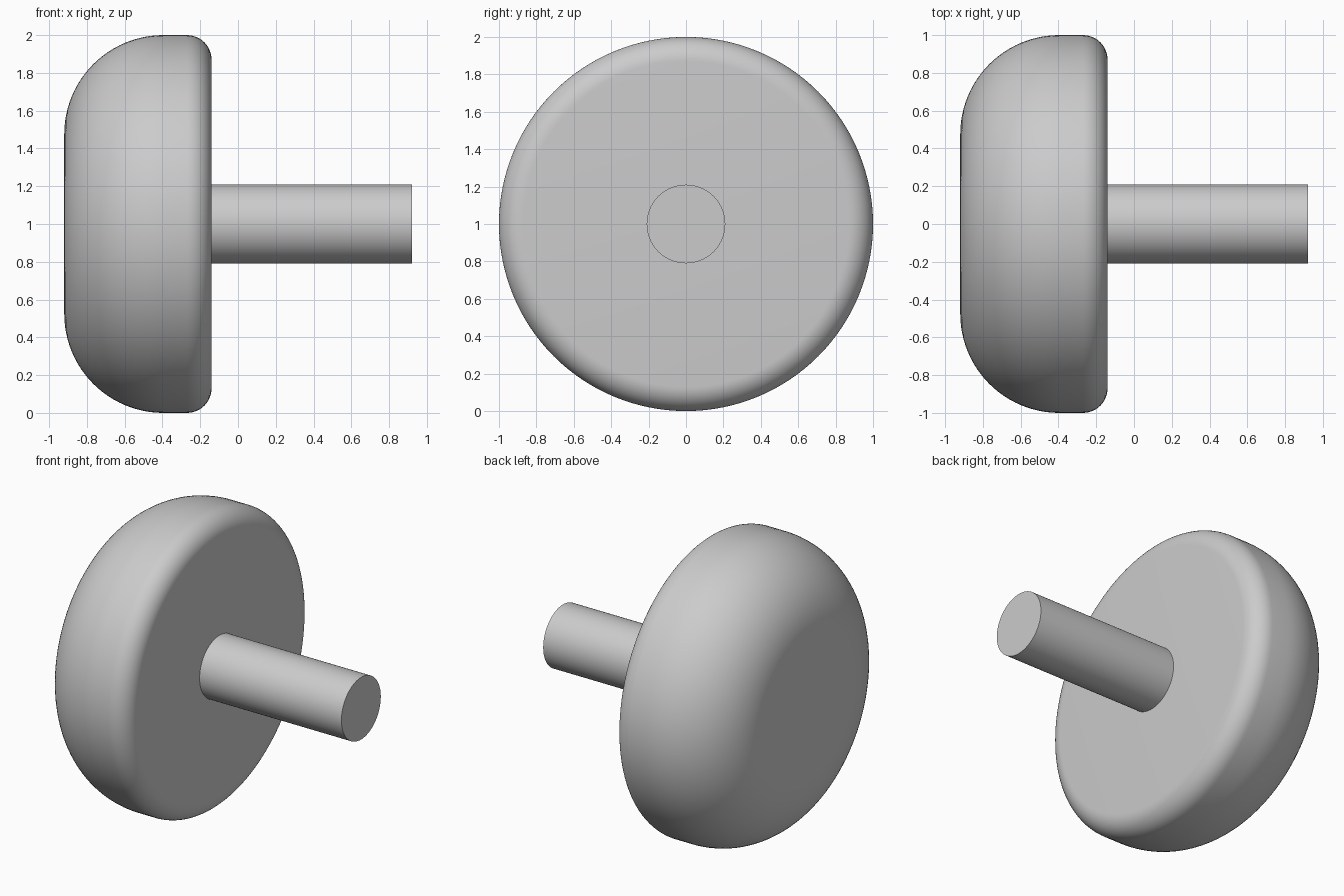
import bpy, bmesh
from math import sin, cos, pi, radians

SEGMENTS = 128

cube = bpy.data.objects.get("Cube")
if cube:
    bpy.data.objects.remove(cube, do_unlink=True)

grey = bpy.data.materials.new("plain grey")
grey.use_nodes = True
colour = (0.6, 0.6, 0.6, 1)
grey.diffuse_color = colour
grey.node_tree.nodes["Principled BSDF"].inputs["Base Color"].default_value = colour


def arc(cx, cr, radius, start, end, steps):
    """Profile points (x, r) along an arc, angles in degrees."""
    angles = [radians(start + (end - start) * i / steps) for i in range(steps + 1)]
    return [(cx + radius * cos(a), cr + radius * sin(a)) for a in angles]


def lathe(name, profile):
    """Revolve a profile about the x axis at height 1 and cap both ends."""
    bm = bmesh.new()
    rings = []
    for x, r in profile:
        angles = [2 * pi * i / SEGMENTS for i in range(SEGMENTS)]
        rings.append([bm.verts.new((x, r * cos(a), 1 + r * sin(a))) for a in angles])
    for a, b in zip(rings, rings[1:]):
        for i in range(SEGMENTS):
            j = (i + 1) % SEGMENTS
            bm.faces.new((a[i], a[j], b[j], b[i]))
    bm.faces.new(rings[0])
    bm.faces.new(rings[-1])
    bmesh.ops.recalc_face_normals(bm, faces=bm.faces)
    mesh = bpy.data.meshes.new(name)
    bm.to_mesh(mesh)
    bm.free()
    mesh.materials.append(grey)
    obj = bpy.data.objects.new(name, mesh)
    bpy.context.collection.objects.link(obj)
    bpy.ops.object.select_all(action="DESELECT")
    obj.select_set(True)
    bpy.context.view_layer.objects.active = obj
    bpy.ops.object.shade_smooth_by_angle(angle=radians(30))


# Round head: large fillet on the outer side, small fillet on the stem side
lathe("knob_head", arc(-0.395, 0.475, 0.525, 180, 90, 24)
      + arc(-0.27, 0.87, 0.13, 90, 0, 12))

# Straight stem, its inner end sunk into the head
lathe("stem", [(-0.2, 0.21), (0.92, 0.21)])
